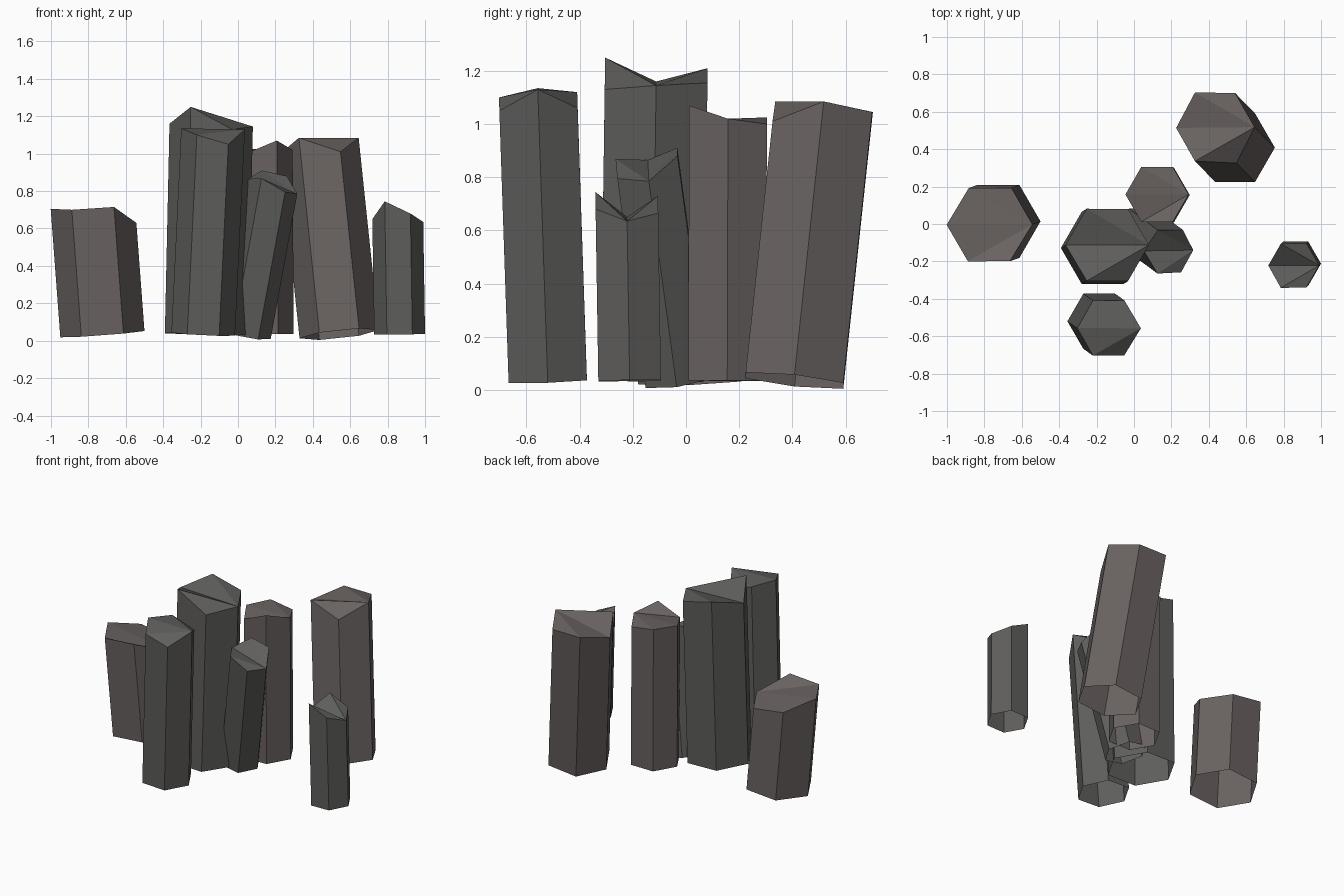
import bpy, bmesh
from math import sin, cos, pi

if "Cube" in bpy.data.objects:
    bpy.data.objects.remove(bpy.data.objects["Cube"])


def stone(name, color):
    m = bpy.data.materials.new(name)
    m.diffuse_color = (*color, 1)
    m.use_nodes = True
    m.node_tree.nodes["Principled BSDF"].inputs["Base Color"].default_value = m.diffuse_color
    return m


warm = stone("warm_basalt", (0.140, 0.122, 0.118))
cool = stone("grey_basalt", (0.112, 0.111, 0.106))


def column(name, mat, base, r, lean, tops):
    """Open-bottomed hexagonal rock column: leaning axis, base square to it, broken uneven top."""
    bm = bmesh.new()
    low, high = [], []
    for i, h in enumerate(tops):
        ox, oy = r * cos(i * pi / 3), r * sin(i * pi / 3)
        z = 0.035 - (lean[0] * ox + lean[1] * oy)
        x, y = base[0] + ox, base[1] + oy
        low.append(bm.verts.new((x, y, z)))
        high.append(bm.verts.new((x + lean[0] * (h - z), y + lean[1] * (h - z), h)))
    # top facets fan out from the +x corner
    for i in range(1, 5):
        bm.faces.new((high[0], high[i], high[i + 1]))
    # sides
    for i in range(6):
        j = (i + 1) % 6
        bm.faces.new((low[i], low[j], high[j], high[i]))
    mesh = bpy.data.meshes.new(name)
    bm.to_mesh(mesh)
    bm.free()
    mesh.materials.append(mat)
    bpy.context.collection.objects.link(bpy.data.objects.new(name, mesh))


# name, stone, base centre, radius, lean per unit height, corner heights counter-clockwise from +x
columns = [
    ("left_column", warm, (-0.725, 0.014), 0.225, (-0.075, -0.027), (0.63, 0.62, 0.65, 0.705, 0.70, 0.715)),
    ("tall_column", cool, (-0.168, -0.128), 0.223, (0.022, 0.014), (1.145, 1.155, 1.21, 1.16, 1.25, 1.13)),
    ("front_column", cool, (-0.186, -0.52), 0.170, (0.048, -0.034), (1.13, 1.06, 1.12, 1.135, 1.10, 1.05)),
    ("middle_column", warm, (0.129, 0.155), 0.169, (-0.006, 0.003), (1.02, 1.00, 1.025, 1.02, 1.00, 1.07)),
    ("leaning_column", cool, (0.04, -0.035), 0.135, (0.183, -0.135), (0.785, 0.88, 0.91, 0.865, 0.868, 0.795)),
    ("back_column", warm, (0.541, 0.408), 0.212, (-0.105, 0.107), (1.085, 1.045, 1.045, 1.00, 1.085, 1.01)),
    ("right_column", cool, (0.864, -0.212), 0.136, (-0.016, -0.016), (0.635, 0.665, 0.73, 0.65, 0.745, 0.68)),
]
for c in columns:
    column(*c)
